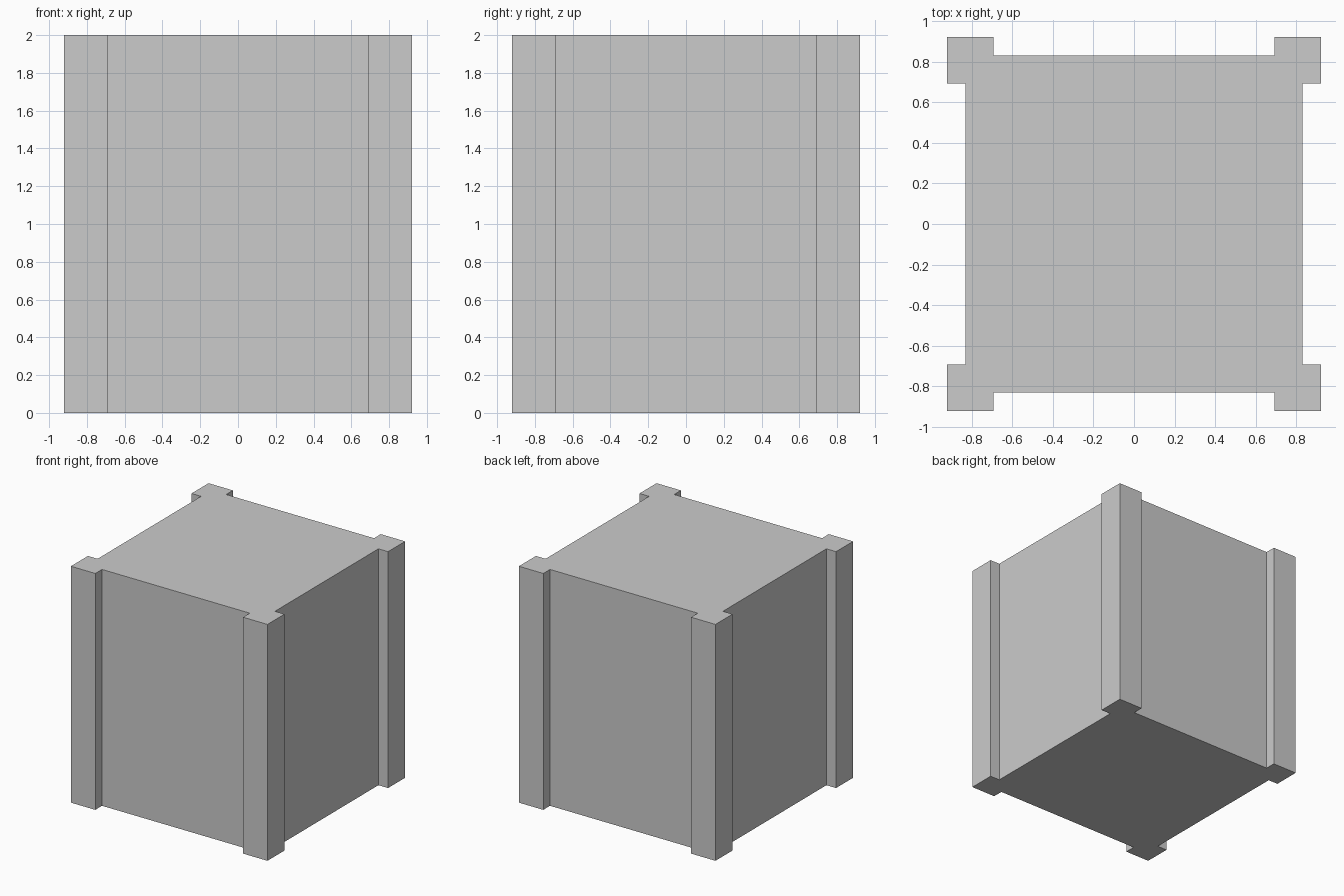
import bpy, bmesh

if "Cube" in bpy.data.objects:
    bpy.data.objects.remove(bpy.data.objects["Cube"])

HEIGHT = 2.0
OUTER = 0.92    # outer face of the corner posts
INNER = 0.692   # inner edge of the corner posts
PANEL = 0.83    # recessed wall panels between posts

# One corner of the plan outline, turned four times to close the loop
corner = [(PANEL, INNER), (OUTER, INNER), (OUTER, OUTER),
          (INNER, OUTER), (INNER, PANEL)]
outline = []
for _ in range(4):
    outline += corner
    corner = [(-y, x) for x, y in corner]

# Crate body: outline extruded upward, posts and panels in one solid
bm = bmesh.new()
base = bm.faces.new([bm.verts.new((x, y, 0)) for x, y in outline])
result = bmesh.ops.extrude_face_region(bm, geom=[base], use_keep_orig=True)
top_verts = [g for g in result["geom"] if isinstance(g, bmesh.types.BMVert)]
bmesh.ops.translate(bm, verts=top_verts, vec=(0, 0, HEIGHT))
bmesh.ops.recalc_face_normals(bm, faces=bm.faces)

mesh = bpy.data.meshes.new("block_with_corner_posts")
bm.to_mesh(mesh)
bm.free()
body = bpy.data.objects.new("block_with_corner_posts", mesh)
bpy.context.collection.objects.link(body)
